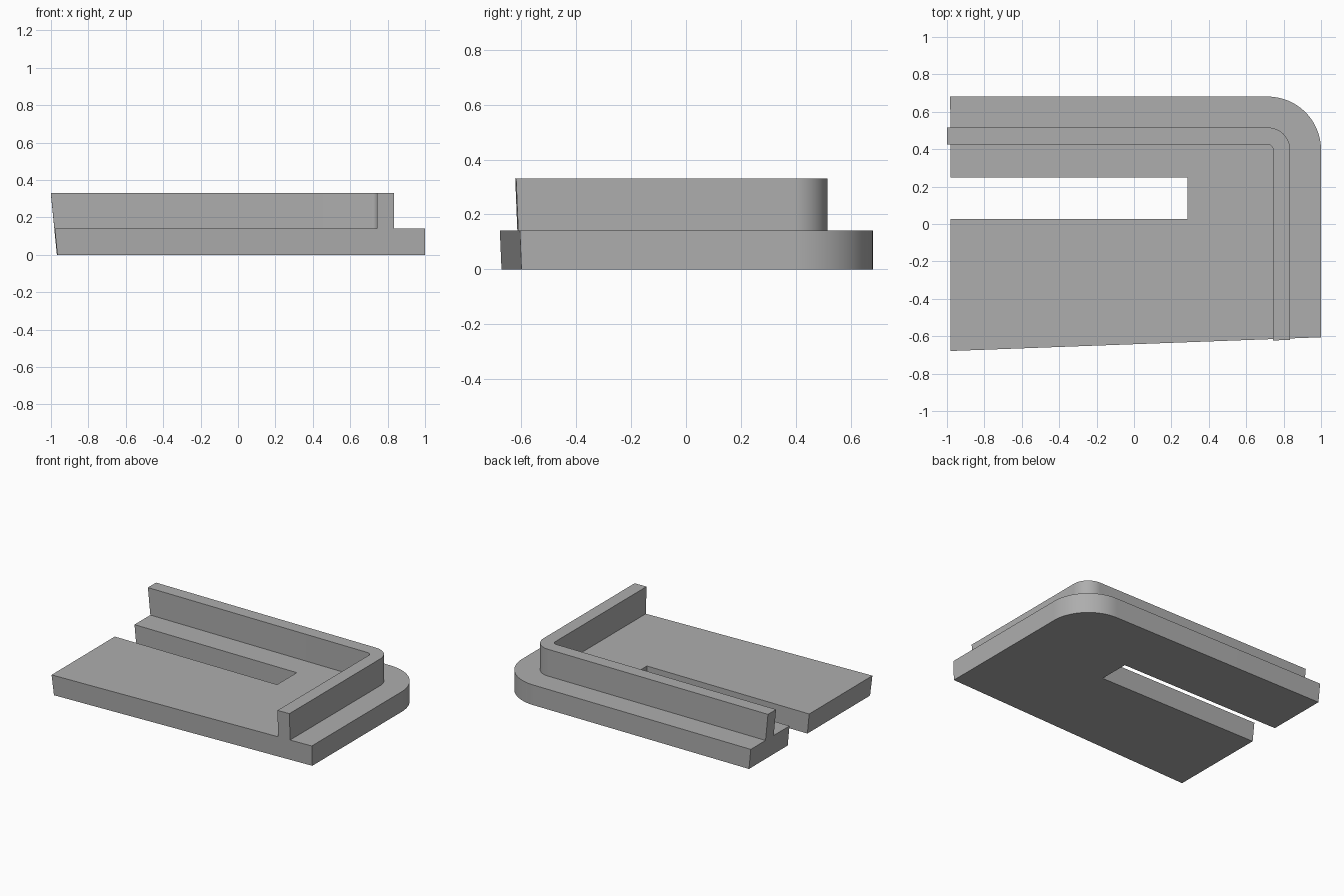
import bpy
import bmesh
from math import cos, sin, pi, radians

if "Cube" in bpy.data.objects:
    bpy.data.objects.remove(bpy.data.objects["Cube"])

GREY = (0.42, 0.42, 0.42, 1)
grey = bpy.data.materials.new("plain grey")
grey.use_nodes = True
grey.diffuse_color = GREY
grey.node_tree.nodes["Principled BSDF"].inputs["Base Color"].default_value = GREY

CORNER = (0.715, 0.396)      # shared centre of the rounded corners
PLATE_TOP, WALL_TOP = 0.142, 0.331


def left_x(y, z):
    """Slightly leaning plane that trims the left-hand ends."""
    return -0.967 - 0.1 * z - 0.002 * y


def front_y(x, z):
    """Slightly leaning, skewed plane that trims the front ends."""
    return -0.60 - 0.037 * (1 - x) - 0.04 * z


def arc(radius, steps=24):
    """Quarter arc from the back edge round to the side edge."""
    return [(CORNER[0] + radius * sin(i * pi / 2 / steps),
             CORNER[1] + radius * cos(i * pi / 2 / steps)) for i in range(steps + 1)]


def place(point, z):
    """None in a coordinate means the point lies on that trimming plane."""
    x, y = point
    if x is None and y is None:
        x = left_x(-0.68, z)
    if x is None:
        x = left_x(y, z)
    if y is None:
        y = front_y(x, z)
    return x, y, z


def slab(name, outline, bottom, top):
    bm = bmesh.new()
    low = [bm.verts.new(place(p, bottom)) for p in outline]
    high = [bm.verts.new(place(p, top)) for p in outline]
    bm.faces.new(low)
    bm.faces.new(high)
    for i in range(len(outline)):
        bm.faces.new((low[i - 1], low[i], high[i], high[i - 1]))
    bmesh.ops.recalc_face_normals(bm, faces=bm.faces)
    mesh = bpy.data.meshes.new(name)
    bm.to_mesh(mesh)
    bm.free()
    mesh.materials.append(grey)
    obj = bpy.data.objects.new(name, mesh)
    bpy.context.collection.objects.link(obj)
    bpy.ops.object.select_all(action="DESELECT")
    obj.select_set(True)
    bpy.context.view_layer.objects.active = obj
    bpy.ops.object.shade_smooth_by_angle(angle=radians(30))


# Base plate with an open slot in its left end
rim = arc(0.285)
slot = [(None, 0.028), (0.285, 0.028), (0.285, 0.248), (None, 0.248)]
slab("base_plate", [(None, rim[0][1])] + rim + [(1.0, None), (None, None)] + slot,
     0, PLATE_TOP)

# Upright wall following the back and side of the plate
outer, inner = arc(0.12), arc(0.029, 12)
slab("upright_wall",
     [(None, outer[0][1])] + outer + [(outer[-1][0], None), (inner[-1][0], None)]
     + inner[::-1] + [(None, inner[0][1])],
     PLATE_TOP, WALL_TOP)
